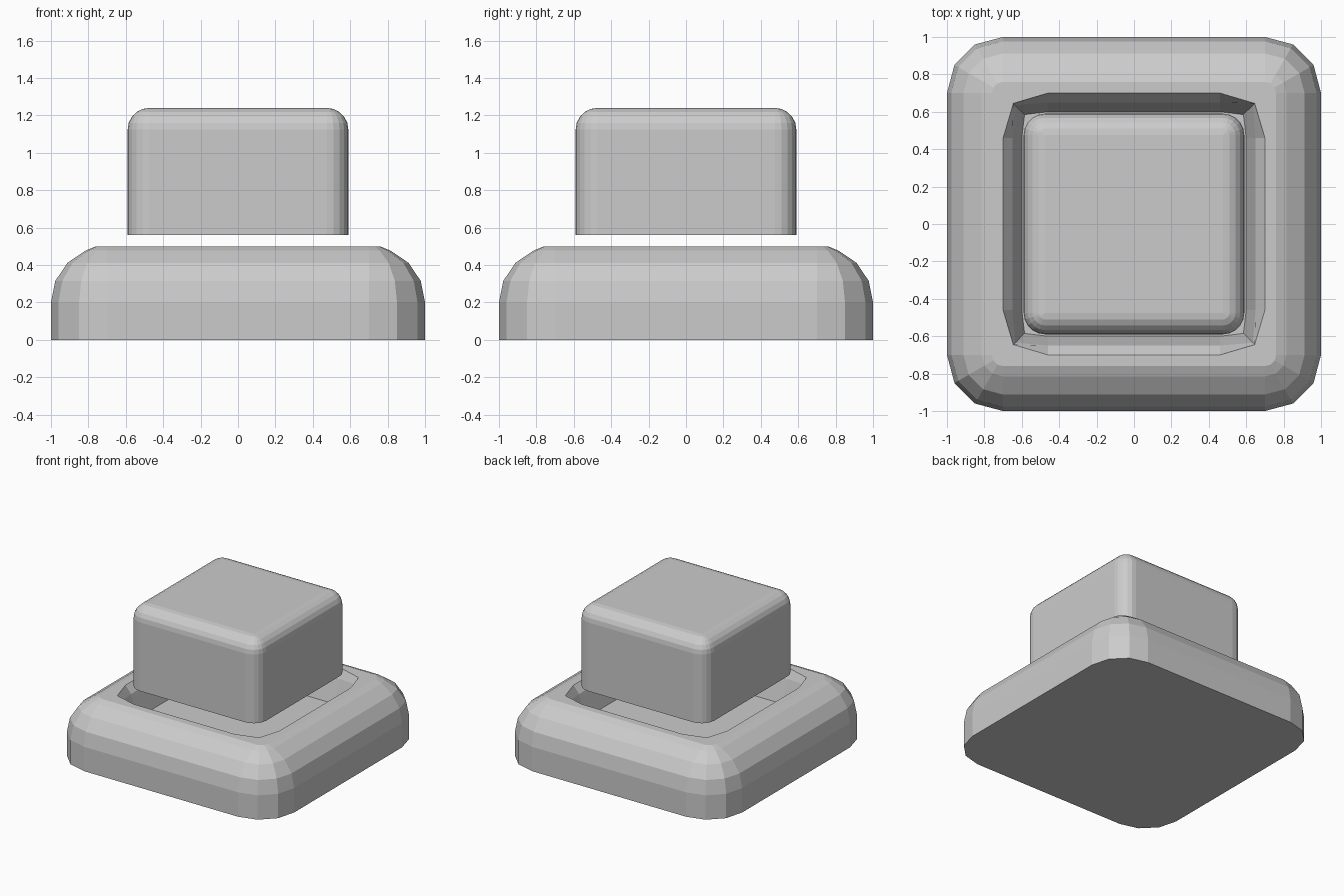
import bpy, bmesh, math

if "Cube" in bpy.data.objects:
    bpy.data.objects.remove(bpy.data.objects["Cube"])


def ring(corner, z):
    """Repeat one +x+y corner (listed anticlockwise) around the four quadrants."""
    pts = []
    for q in range(4):
        for x, y in corner:
            for _ in range(q):
                x, y = -y, x
            pts.append((x, y, z))
    return pts


def rounded(half, radius, seg):
    """Corner points of a rounded square."""
    c = half - radius
    return [(c + radius * math.cos(i * math.pi / 2 / seg),
             c + radius * math.sin(i * math.pi / 2 / seg)) for i in range(seg + 1)]


def loft(name, rings):
    """Skin a stack of rings and close both ends."""
    bm = bmesh.new()
    loops = [[bm.verts.new(p) for p in r] for r in rings]
    for a, b in zip(loops, loops[1:]):
        n = len(a)
        for i in range(n):
            j = (i + 1) % n
            bm.faces.new((a[i], a[j], b[j], b[i]))
    bm.faces.new(loops[0][::-1])
    bm.faces.new(loops[-1])
    bmesh.ops.remove_doubles(bm, verts=bm.verts[:], dist=1e-4)
    bmesh.ops.recalc_face_normals(bm, faces=bm.faces[:])
    mesh = bpy.data.meshes.new(name)
    bm.to_mesh(mesh)
    bm.free()
    obj = bpy.data.objects.new(name, mesh)
    bpy.context.collection.objects.link(obj)
    return obj


# Base: rounded shoulders, flat rim, flared recess
base = [ring(rounded(1, 0.3, 3), 0)]
for inset, z in [(0, 0.2), (0.023, 0.315), (0.088, 0.412), (0.185, 0.477), (0.24, 0.5)]:
    base.append(ring(rounded(1 - inset, 0.3 - inset, 3), z))
for side, corner, z in [(0.70, 0.645, 0.5), (0.65, 0.635, 0.44), (0.60, 0.585, 0.25)]:
    base.append(ring([(side, 0.46), (corner, corner), (corner, corner), (0.46, side)], z))
loft("base_housing", base)

# Floating button with rounded sides and top
R, SEG = 0.115, 5
button = [ring(rounded(0.59, R, SEG), 0.56)]
for i in range(SEG + 1):
    t = i * math.pi / 2 / SEG
    inset = R * (1 - math.cos(t))
    button.append(ring(rounded(0.59 - inset, R - inset, SEG), 1.24 - R + R * math.sin(t)))
loft("button_cap", button)
